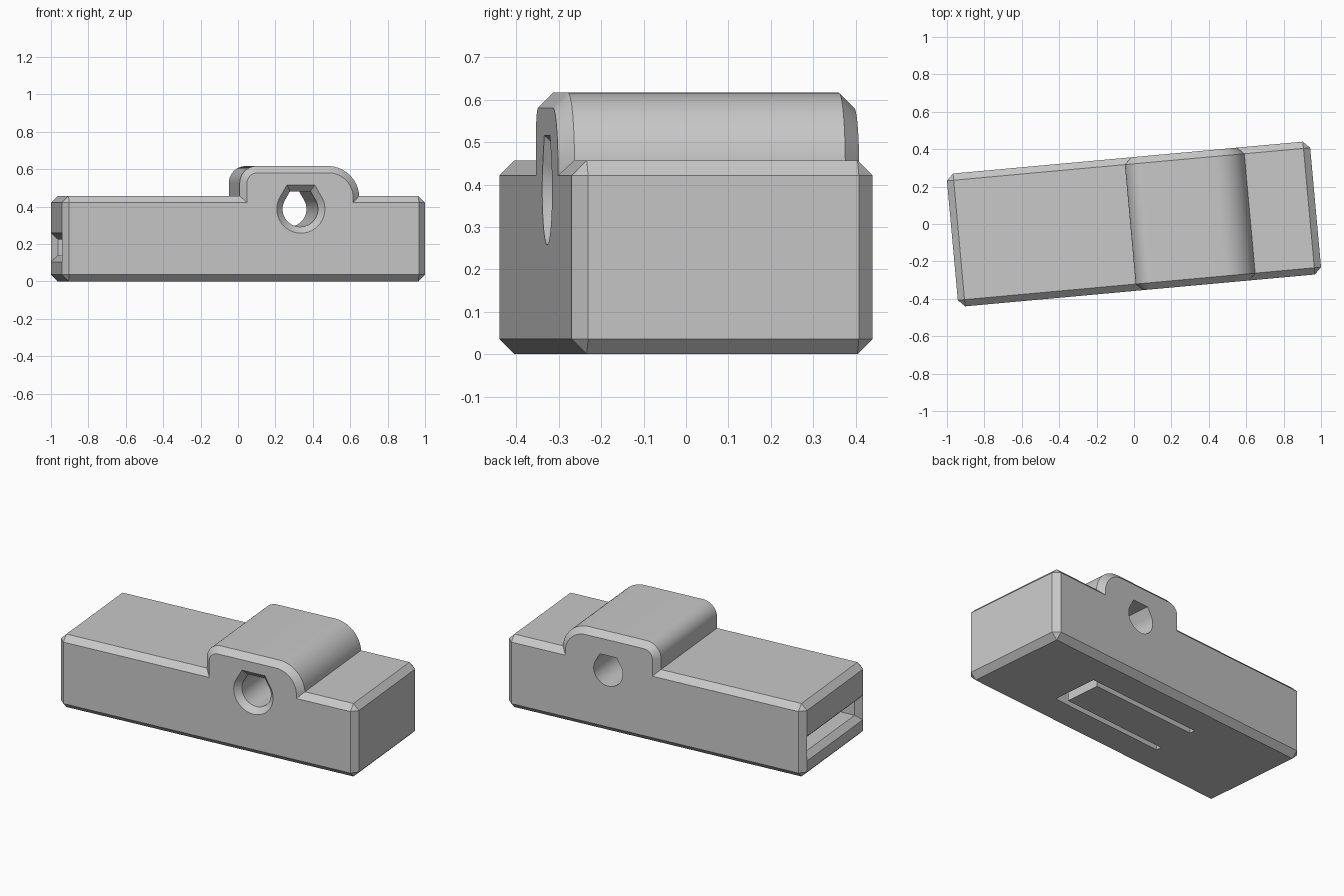
import bpy, bmesh
from math import sin, cos, pi, radians
from mathutils import Vector

if "Cube" in bpy.data.objects:
    bpy.data.objects.remove(bpy.data.objects["Cube"], do_unlink=True)

LENGTH, WIDTH, HEIGHT, CHAMFER = 1.95, 0.713, 0.457, 0.036
HX, HY = LENGTH / 2, WIDTH / 2

grey = bpy.data.materials.new("light_grey")
grey.use_nodes = True
grey.diffuse_color = (0.58, 0.58, 0.58, 1)
grey.node_tree.nodes["Principled BSDF"].inputs["Base Color"].default_value = (0.58, 0.58, 0.58, 1)


def add_object(name, bm):
    bmesh.ops.recalc_face_normals(bm, faces=bm.faces)
    mesh = bpy.data.meshes.new(name)
    bm.to_mesh(mesh)
    bm.free()
    mesh.materials.append(grey)
    obj = bpy.data.objects.new(name, mesh)
    bpy.context.collection.objects.link(obj)
    return obj


def loft(name, sections):
    """Skin matching closed sections and cap both ends."""
    bm = bmesh.new()
    rings = [[bm.verts.new(p) for p in s] for s in sections]
    n = len(rings[0])
    for a, b in zip(rings, rings[1:]):
        for i in range(n):
            j = (i + 1) % n
            bm.faces.new((a[i], a[j], b[j], b[i]))
    bm.faces.new(rings[0])
    bm.faces.new(rings[-1])
    return add_object(name, bm)


def combine(target, other, operation):
    mod = target.modifiers.new(operation, 'BOOLEAN')
    mod.operation, mod.object, mod.solver = operation, other, 'EXACT'
    bpy.context.view_layer.objects.active = target
    bpy.ops.object.modifier_apply(modifier=mod.name)
    bpy.data.objects.remove(other, do_unlink=True)


# Main block with every edge chamfered
bm = bmesh.new()
bmesh.ops.create_cube(bm, size=1)
for v in bm.verts:
    v.co = Vector((v.co.x * LENGTH, v.co.y * WIDTH, (v.co.z + 0.5) * HEIGHT))
bmesh.ops.bevel(bm, geom=bm.edges[:], offset=CHAMFER, segments=1, affect='EDGES')
body = add_object("chamfered_body", bm)


# Rounded hump, small radius on one side and large on the other
def hump_section(y, inset):
    left, right, top = -0.02 + inset, 0.622 - inset, 0.617 - inset
    small, large, steps = 0.092 - inset, 0.17 - inset, 14
    pts = [Vector((right, y, 0.3)), Vector((left, y, 0.3))]
    for i in range(steps + 1):
        a = pi - pi / 2 * i / steps
        pts.append(Vector((left + small + small * cos(a), y, top - small + small * sin(a))))
    for i in range(steps + 1):
        a = pi / 2 - pi / 2 * i / steps
        pts.append(Vector((right - large + large * cos(a), y, top - large + large * sin(a))))
    return pts


hump = loft("rounded_hump", [hump_section(-HY, CHAMFER), hump_section(-HY + CHAMFER, 0),
                             hump_section(HY - CHAMFER, 0), hump_section(HY, CHAMFER)])
combine(body, hump, 'UNION')


# Through hole: round below, half hexagon above, countersunk at the front
def hole_section(y, r):
    pts = [Vector((0.305 + s * r * 0.577, y, 0.387 + r)) for s in (1, -1)]
    start, sweep, steps = radians(150), radians(240), 40
    for i in range(steps + 1):
        a = start + sweep * i / steps
        pts.append(Vector((0.305 + r * cos(a), y, 0.387 + r * sin(a))))
    return pts


hole = loft("hole_cutter", [hole_section(-HY - 0.01, 0.139), hole_section(-HY + 0.034, 0.095),
                            hole_section(HY + 0.1, 0.095)])
combine(body, hole, 'DIFFERENCE')


# Flat pocket entering from one end, with a chamfered mouth
def slot_section(x, grow):
    y, z = 0.284 + grow, 0.043 + grow
    return [Vector((x, sy * y, 0.182 + sz * z)) for sy, sz in ((-1, -1), (1, -1), (1, 1), (-1, 1))]


slot = loft("slot_cutter", [slot_section(-HX - 0.01, 0.044), slot_section(-HX + 0.034, 0),
                            slot_section(0.5, 0)])
combine(body, slot, 'DIFFERENCE')

# U-shaped groove freeing a spring tongue in the floor
outline = [(-0.33, 0.15), (0.473, 0.15), (0.473, -0.15), (-0.33, -0.15),
           (-0.33, -0.115), (0.41, -0.115), (0.41, 0.115), (-0.33, 0.115)]
groove = loft("groove_cutter", [[Vector((x, y, z)) for x, y in outline] for z in (-0.05, 0.18)])
combine(body, groove, 'DIFFERENCE')

# Final turn and shading
body.rotation_euler.z = radians(5.2)
bpy.ops.object.select_all(action='DESELECT')
body.select_set(True)
bpy.context.view_layer.objects.active = body
bpy.ops.object.shade_smooth_by_angle(angle=radians(25))
